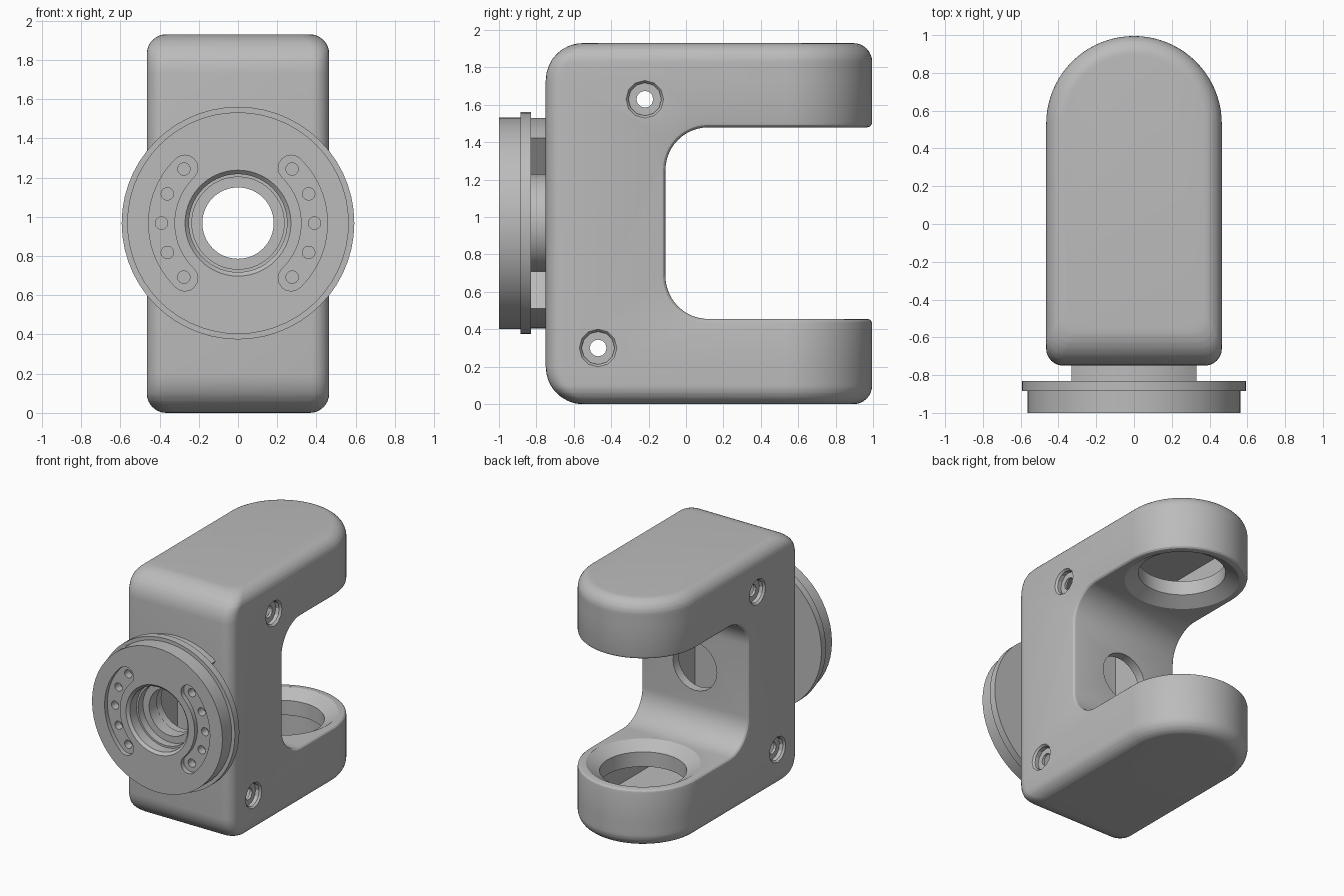
import bpy, bmesh, math
from math import sin, cos, pi, sqrt, radians

cube = bpy.data.objects.get("Cube")
if cube:
    bpy.data.objects.remove(cube, do_unlink=True)

grey = bpy.data.materials.new("mid grey")
grey.use_nodes = True
colour = (0.5, 0.5, 0.5, 1)
grey.diffuse_color = colour
grey.node_tree.nodes["Principled BSDF"].inputs["Base Color"].default_value = colour

HALF, TOP, FRONT, ARM_Y = 0.465, 1.93, -0.75, 0.53
LOW, HIGH = 0.455, 1.48          # arm faces
MID = (LOW + HIGH) / 2           # height of the hub axis


def loft(name, rings, loop=False):
    """Skin a list of equal-sized rings, capped or closed into a loop."""
    bm = bmesh.new()
    vs = [[bm.verts.new(p) for p in r] for r in rings]
    n = len(vs[0])
    pairs = list(zip(vs, vs[1:])) + ([(vs[-1], vs[0])] if loop else [])
    for a, b in pairs:
        for i in range(n):
            j = (i + 1) % n
            bm.faces.new((a[i], a[j], b[j], b[i]))
    if not loop:
        bm.faces.new(vs[0])
        bm.faces.new(vs[-1])
    bmesh.ops.recalc_face_normals(bm, faces=bm.faces)
    me = bpy.data.meshes.new(name)
    bm.to_mesh(me)
    bm.free()
    me.materials.append(grey)
    ob = bpy.data.objects.new(name, me)
    bpy.context.collection.objects.link(ob)
    return ob


def arc(cx, cy, r, a0, a1, n):
    angles = [radians(a0 + (a1 - a0) * i / n) for i in range(n + 1)]
    return [(cx + r * cos(a), cy + r * sin(a)) for a in angles]


def circle(cx, cy, r, n):
    return arc(cx, cy, r, 0, 360, n)[:-1]


PLACE = {"x": lambda u, v, t: (t, u, v),
         "y": lambda u, v, t: (u, t, v),
         "z": lambda u, v, t: (u, v, t)}


def prism(name, outline, axis, lo, hi):
    return loft(name, [[PLACE[axis](u, v, t) for u, v in outline] for t in (lo, hi)])


def stack(name, profile, axis, cx, cy, n=48, loop=False):
    """Turned part: (radius, position) pairs along an axis."""
    return loft(name, [[PLACE[axis](u, v, t) for u, v in circle(cx, cy, r, n)]
                       for r, t in profile], loop)


def bake(ob):
    dg = bpy.context.evaluated_depsgraph_get()
    me = bpy.data.meshes.new_from_object(ob.evaluated_get(dg))
    ob.modifiers.clear()
    ob.data = me


def cut(ob, cutter):
    m = ob.modifiers.new("cut", "BOOLEAN")
    m.operation, m.solver, m.object = "DIFFERENCE", "EXACT", cutter
    bake(ob)
    bpy.data.objects.remove(cutter, do_unlink=True)


def plan(half, front, corner):
    """Plan outline: square front with rounded corners, round back."""
    c = half - corner
    return (arc(0, ARM_Y, half, 0, 180, 40)
            + arc(-c, front + corner, corner, 180, 270, 6)
            + arc(c, front + corner, corner, 270, 360, 6))


# Body: rounded block, with a larger fillet along the front edges
def inset(r, h):
    return r - sqrt(max(0, r * r - (r - h) ** 2)) if h < r else 0


depths = sorted({round(r * (1 - cos(pi / 2 * i / 8)), 4)
                 for r in (0.1, 0.2) for i in range(9)})
levels = depths + [TOP - d for d in reversed(depths)]
rings = []
for z in levels:
    h = min(z, TOP - z)
    outline = plan(HALF - inset(0.1, h), FRONT + inset(0.2, h), 0.09)
    rings.append([(x, y, z) for x, y in outline])
body = loft("yoke_body", rings)

# Opening between the arms, with softened edges
R = 0.23
inner = -0.11
notch = (arc(inner + R, HIGH - R, R, 90, 180, 12)
         + arc(inner + R, LOW + R, R, 180, 270, 12)
         + [(1.3, LOW), (1.3, HIGH)])
cut(body, prism("notch", notch, "x", -0.7, 0.7))
bev = body.modifiers.new("edge", "BEVEL")
bev.width, bev.segments = 0.025, 3
bev.limit_method, bev.angle_limit = "ANGLE", radians(45)
bev.use_clamp_overlap = False
bake(body)

# Hollow inside of the spine and the arms
spine = [(-0.4, -0.68), (0.4, -0.68), (0.4, -0.18), (-0.4, -0.18)]
cut(body, prism("spine_hollow", spine, "z", 0.1, TOP - 0.1))
for lo, hi in ((0.08, 0.28), (TOP - 0.28, TOP - 0.08)):
    cut(body, prism("arm_hollow", plan(0.39, -0.3, 0.02), "z", lo, hi))

# Tapered seats in the facing sides of the arms
for face, s in ((LOW, 1), (HIGH, -1)):
    seat = [(0.427, face + s * 0.02), (0.407, face), (0.31, face - s * 0.06),
            (0.31, face - s * 0.24)]
    cut(body, stack("seat", seat, "z", 0, ARM_Y))

# Centre bore through the spine
cut(body, prism("bore", circle(0, MID, 0.19, 24), "y", -0.9, 0.05))

# Counterbored screw holes on both sides
for y, z in ((-0.22, 1.63), (-0.47, 0.3)):
    cut(body, prism("screw_hole", circle(y, z, 0.045, 12), "x", -0.6, 0.6))
    for s in (-1, 1):
        bore = [(0.088, s * 0.42), (0.088, s * 0.45), (0.102, s * 0.467), (0.102, s * 0.5)]
        cut(body, stack("counterbore", bore, "x", y, z, 12))

# Hub: stepped disc with a stepped bore
hub_profile = [(0.27, -1), (0.565, -1), (0.565, -0.885), (0.593, -0.885),
               (0.593, -0.83), (0.262, -0.83), (0.262, -0.745), (0.182, -0.745),
               (0.182, -0.84), (0.235, -0.84), (0.235, -0.9), (0.25, -0.9),
               (0.25, -0.98)]
hub = stack("hub_disc", hub_profile, "y", 0, MID, 56, loop=True)

# Curved slots with five blind holes each
for side in (0, 180):
    r, w, span = 0.39, 0.066, 46
    a0, a1 = side - span, side + span
    ends = [(r * cos(radians(a)), MID + r * sin(radians(a))) for a in (a0, a1)]
    slot = (arc(0, MID, r + w, a0, a1, 20)
            + arc(*ends[1], w, a1, a1 + 180, 8)[1:-1]
            + arc(0, MID, r - w, a1, a0, 20)
            + arc(*ends[0], w, a0 + 180, a0 + 360, 8)[1:-1])
    cut(hub, prism("slot", slot, "y", -1.1, -0.965))
    for k in range(-2, 3):
        a = radians(side + 22.5 * k)
        hole = circle(r * cos(a), MID + r * sin(a), 0.032, 14)
        cut(hub, prism("pin_hole", hole, "y", -1.1, -0.9))

# Spacer pads between the hub and the body
pads = []
for name, a in (("upper_pad", 90), ("lower_pad", 270)):
    sector = arc(0, MID, 0.563, a - 36, a + 36, 16) + arc(0, MID, 0.32, a + 36, a - 36, 16)
    pads.append(prism(name, sector, "y", -0.835, -0.745))

# Smooth shading with sharp edges kept
bpy.ops.object.select_all(action="DESELECT")
for ob in [body, hub] + pads:
    ob.select_set(True)
bpy.context.view_layer.objects.active = body
bpy.ops.object.shade_smooth_by_angle(angle=radians(29))
